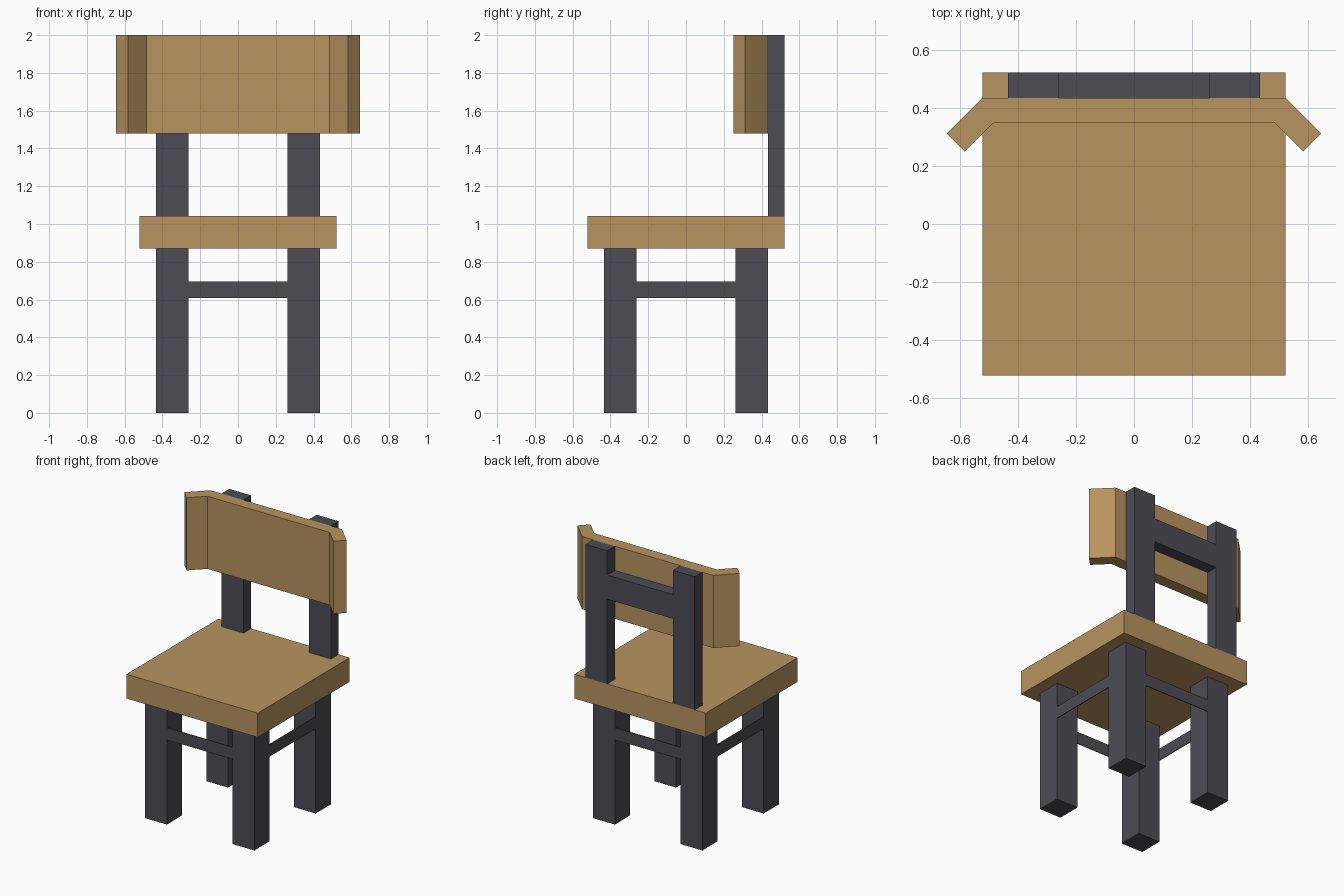
import bpy, bmesh
from mathutils import Vector

cube = bpy.data.objects.get("Cube")
if cube:
    bpy.data.objects.remove(cube, do_unlink=True)

U = 2 / 23  # one grid unit of the design


def material(name, rgb):
    mat = bpy.data.materials.new(name)
    mat.use_nodes = True
    colour = (*rgb, 1)
    mat.diffuse_color = colour
    mat.node_tree.nodes["Principled BSDF"].inputs["Base Color"].default_value = colour
    return mat


wood = material("warm wood", (0.479, 0.296, 0.117))
metal = material("dark grey metal", (0.072, 0.072, 0.091))


def prism(name, outline, z0, z1, mat):
    """Extrude a plan outline (in design units) from z0 up to z1."""
    bm = bmesh.new()
    base = bm.faces.new([bm.verts.new(Vector((x, y, z0)) * U) for x, y in outline])
    top = bmesh.ops.extrude_face_region(bm, geom=[base])
    verts = [v for v in top["geom"] if isinstance(v, bmesh.types.BMVert)]
    bmesh.ops.translate(bm, verts=verts, vec=(0, 0, (z1 - z0) * U))
    bmesh.ops.recalc_face_normals(bm, faces=bm.faces)
    mesh = bpy.data.meshes.new(name)
    bm.to_mesh(mesh)
    bm.free()
    mesh.materials.append(mat)
    obj = bpy.data.objects.new(name, mesh)
    bpy.context.collection.objects.link(obj)
    return obj


def box(name, x0, x1, y0, y1, z0, z1, mat):
    return prism(name, [(x0, y0), (x1, y0), (x1, y1), (x0, y1)], z0, z1, mat)


# Seat slab
box("seat", -6, 6, -6, 6, 10, 12, wood)

# Legs and back posts, mirrored left and right
for side, sx in (("left", 1), ("right", -1)):
    x0, x1 = sorted((3 * sx, 5 * sx))
    for end, sy in (("front", -1), ("back", 1)):
        y0, y1 = sorted((3 * sy, 5 * sy))
        box(f"{end}_{side}_leg", x0, x1, y0, y1, 0, 10, metal)
    box(f"{side}_back_post", x0, x1, 5, 6, 12, 23, metal)

# Thin stretchers flush with the outer faces of the legs
THIN = 0.06
for s, end, side in ((-1, "front", "right"), (1, "back", "left")):
    a, b = sorted((5 * s, (5 - THIN) * s))
    box(f"{end}_stretcher", -3, 3, a, b, 7, 8, metal)
    box(f"{side}_stretcher", a, b, -3, 3, 7, 8, metal)

# Rail joining the back posts
box("back_rail", -3, 3, 5, 6, 19, 21, metal)

# Backrest: flat panel with wings angled forward at 45 degrees
d = 0.5 ** 0.5
tip = (6 + 2 * d, 5 - 2 * d)
half = [(6, 5), tip, (tip[0] - d, tip[1] - d), (5 + 2 * d - d * d * 2 + 0.17, 4)]
half[3] = (half[2][0] - (4 - half[2][1]), 4)  # inner corner of the bend
outline = half + [(-x, y) for x, y in reversed(half)]
prism("backrest", outline, 17, 23, wood)
